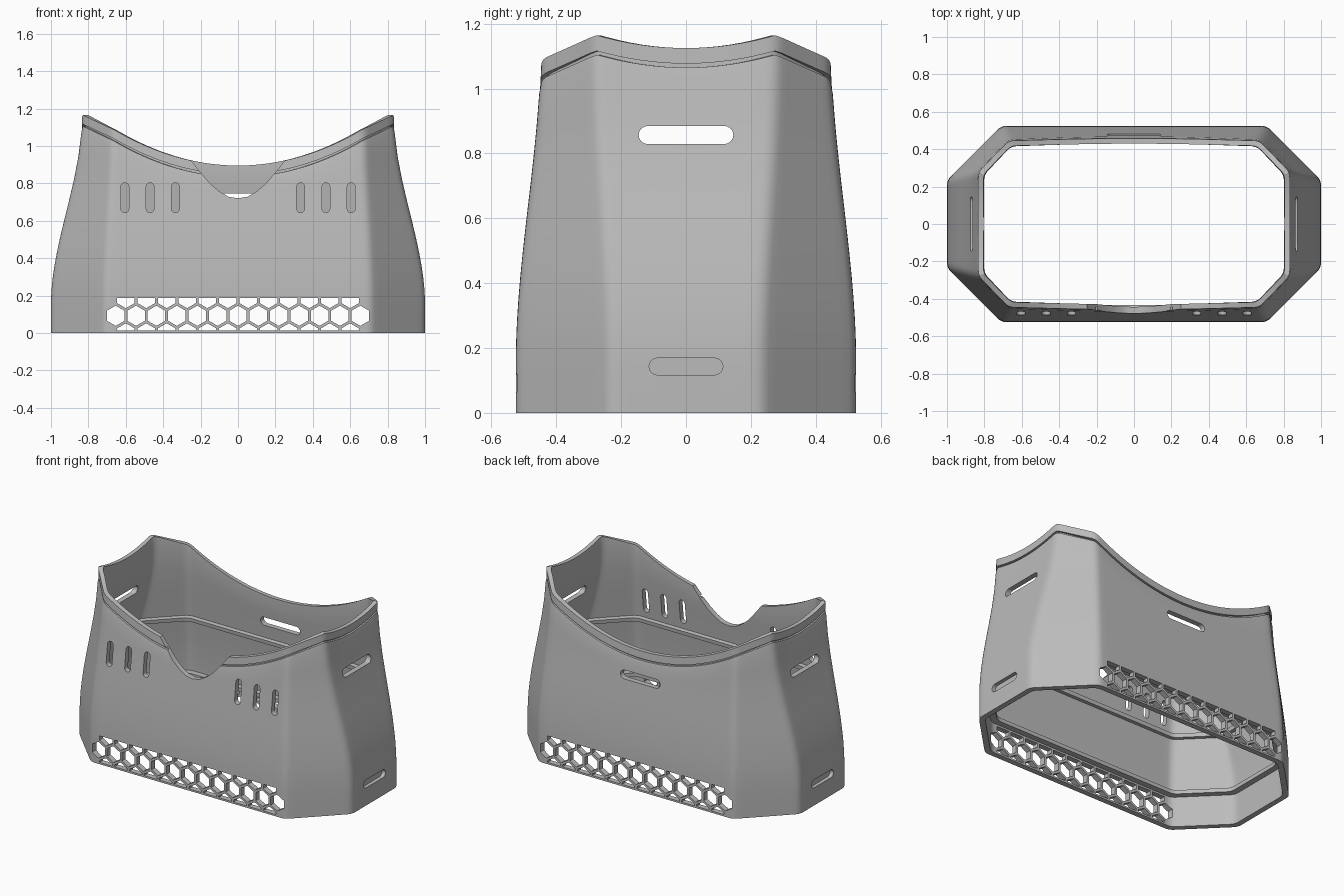
import bpy, bmesh, math
from mathutils import Vector

cube = bpy.data.objects.get("Cube")
if cube:
    bpy.data.objects.remove(cube, do_unlink=True)

grey = bpy.data.materials.new("plain grey")
grey.use_nodes = True
colour = (0.5, 0.5, 0.5, 1)
grey.diffuse_color = colour
grey.node_tree.nodes["Principled BSDF"].inputs["Base Color"].default_value = colour

FILLET = 0.03
BEND = 0.6          # height above which the rows follow the curved rim


def make_object(name, bm):
    bmesh.ops.recalc_face_normals(bm, faces=bm.faces[:])
    mesh = bpy.data.meshes.new(name)
    bm.to_mesh(mesh)
    bm.free()
    ob = bpy.data.objects.new(name, mesh)
    bpy.context.collection.objects.link(ob)
    return ob


def octagon(z, inset):
    """Outline of the tapering body at a height, with softened corners."""
    t = min(max(z - 0.15, 0), 1)
    s = t * t * (3 - 2 * t)
    x, y = 1 - 0.165 * s - inset, 0.525 - 0.078 * s - inset
    cx, cy = 0.71 - 0.04 * s - 0.414 * inset, 0.235 + 0.043 * s - 0.414 * inset
    quarter = [(x, cy), (cx, y)]
    half = quarter + [(-a, b) for a, b in reversed(quarter)]
    corners = [Vector(p) for p in half + [(-a, -b) for a, b in half]]
    points = []
    for i, a in enumerate(corners):
        b, c = corners[(i + 1) % 8], corners[(i + 2) % 8]
        along, after = (b - a).normalized(), (c - b).normalized()
        p, q = a + along * FILLET, b - along * FILLET
        steps = (10, 36, 10, 14)[i % 4]
        points += [p.lerp(q, k / steps) for k in range(steps + 1)]
        r = b + after * FILLET
        for f in (0.25, 0.5, 0.75):
            points.append(q.lerp(b, f).lerp(b.lerp(r, f), f))
    return points


def rim_height(p):
    """Saddle-shaped top edge: dips along every wall, peaks at the ends."""
    x, y = abs(p.x), abs(p.y)
    if y < 0.278:
        return 1.125 + 0.04 * (y / 0.278) ** 2
    if x < 0.67:
        return 0.895 + 0.195 * (x / 0.67) ** 2
    return 1.09 + 0.075 * min((x - 0.67) / 0.165, 1)


# Wall section as (height rule, inset): up the outside, then down the inside
def fixed(z):
    return lambda h: z


def below_rim(d):
    return lambda h: h - d


def blend(f, d):
    return lambda h: BEND + f * (h - d - BEND)


section = [(fixed(k * BEND / 10), 0) for k in range(11)]
section += [(blend(f, 0.09), 0) for f in (0.25, 0.5, 0.75, 1)]
section += [(below_rim(0.06), 0.004), (below_rim(0.06), 0.019),
            (below_rim(0.048), 0.019), (below_rim(0.048), 0.002)]
section += [(below_rim(0), 0.002), (below_rim(0), 0.03)]
section += [(blend(f, 0.06), 0.035) for f in (1, 0.75, 0.5, 0.25)]
section += [(fixed(0.605), 0.036), (fixed(0.60), 0.06), (fixed(0.575), 0.06),
            (fixed(0.575), 0.036)]
section += [(fixed(z), 0.036) for z in (0.5, 0.42, 0.34, 0.26, 0.225)]
section += [(fixed(0.225), 0.075), (fixed(0.2), 0.075), (fixed(0.2), 0.036),
            (fixed(0.1), 0.036), (fixed(0), 0.036)]

# Body shell
bm = bmesh.new()
heights = [rim_height(p) for p in octagon(1.1, 0)]
rings = []
for rule, inset in section:
    ring = []
    for j, h in enumerate(heights):
        z = rule(h)
        # one outline per point keeps the taper exact on the curved rows
        p = octagon(z, inset)[j]
        ring.append(bm.verts.new((p.x, p.y, z)))
    rings.append(ring)
n = len(heights)
for k, ring in enumerate(rings):
    following = rings[(k + 1) % len(rings)]
    for j in range(n):
        m = (j + 1) % n
        bm.faces.new((ring[j], ring[m], following[m], following[j]))
shell = make_object("body_shell", bm)
shell.data.materials.append(grey)

# Openings
cut = bmesh.new()


def prism(points, axis, lo, hi):
    def ends(t):
        return [cut.verts.new((u, t, v) if axis == "y" else (t, u, v)) for u, v in points]
    a, b = ends(lo), ends(hi)
    cut.faces.new(a)
    cut.faces.new(b[::-1])
    for i in range(len(a)):
        k = (i + 1) % len(a)
        cut.faces.new((a[i], b[i], b[k], a[k]))


def slot(u, v, half_length, radius, axis, lo, hi, upright=False):
    points = []
    for side in (1, -1):
        for k in range(9):
            a = math.pi * (k / 8 - 0.5)
            p = (side * (half_length - radius + radius * math.cos(a)),
                 side * radius * math.sin(a))
            points.append((u - p[1], v + p[0]) if upright else (u + p[0], v + p[1]))
    prism(points, axis, lo, hi)


# Handle slots through both ends, shallow pockets under them, one slot in the back
slot(0, 0.857, 0.146, 0.028, "x", -1.2, 1.2)
for side in (1, -1):
    slot(0, 0.143, 0.114, 0.026, "x", side * 0.975, side * 1.2)
    for x in (0.335, 0.47, 0.605):
        slot(side * x, 0.723, 0.08, 0.021, "y", -0.7, -0.3, True)
slot(0, 0.718, 0.145, 0.028, "y", 0.3, 0.7)

# Front notch
edge = [(0.05, 0.728), (0.1, 0.757), (0.15, 0.8), (0.2, 0.858), (0.25, 0.921), (0.28, 1.0)]
prism([(-x, z) for x, z in reversed(edge)] + [(0, 0.72)] + edge, "y", -0.7, -0.3)

# Honeycomb vents along the foot of the front and back
PITCH = 0.109
RADIUS = 0.054
for row in (-1, 0, 1):
    count = 12 if row else 13
    for i in range(count):
        x = (i - (count - 1) / 2) * PITCH
        z = 0.092 + row * PITCH * 0.866
        hexagon = []
        for k in range(6):
            a = math.radians(60 * k + 30)
            hexagon.append((x + RADIUS * math.cos(a),
                            min(max(z + RADIUS * math.sin(a), 0.012), 0.188)))
        prism(hexagon, "y", -0.7, 0.7)

cutter = make_object("opening_cutter", cut)
cutter.hide_render = True

# Cut the openings and finish the shading
bpy.ops.object.select_all(action="DESELECT")
bpy.context.view_layer.objects.active = shell
shell.select_set(True)
mod = shell.modifiers.new("openings", "BOOLEAN")
mod.operation = "DIFFERENCE"
mod.solver = "EXACT"
mod.object = cutter
bpy.ops.object.modifier_apply(modifier=mod.name)
bpy.data.objects.remove(cutter, do_unlink=True)
bpy.ops.object.shade_smooth_by_angle(angle=math.radians(30))
